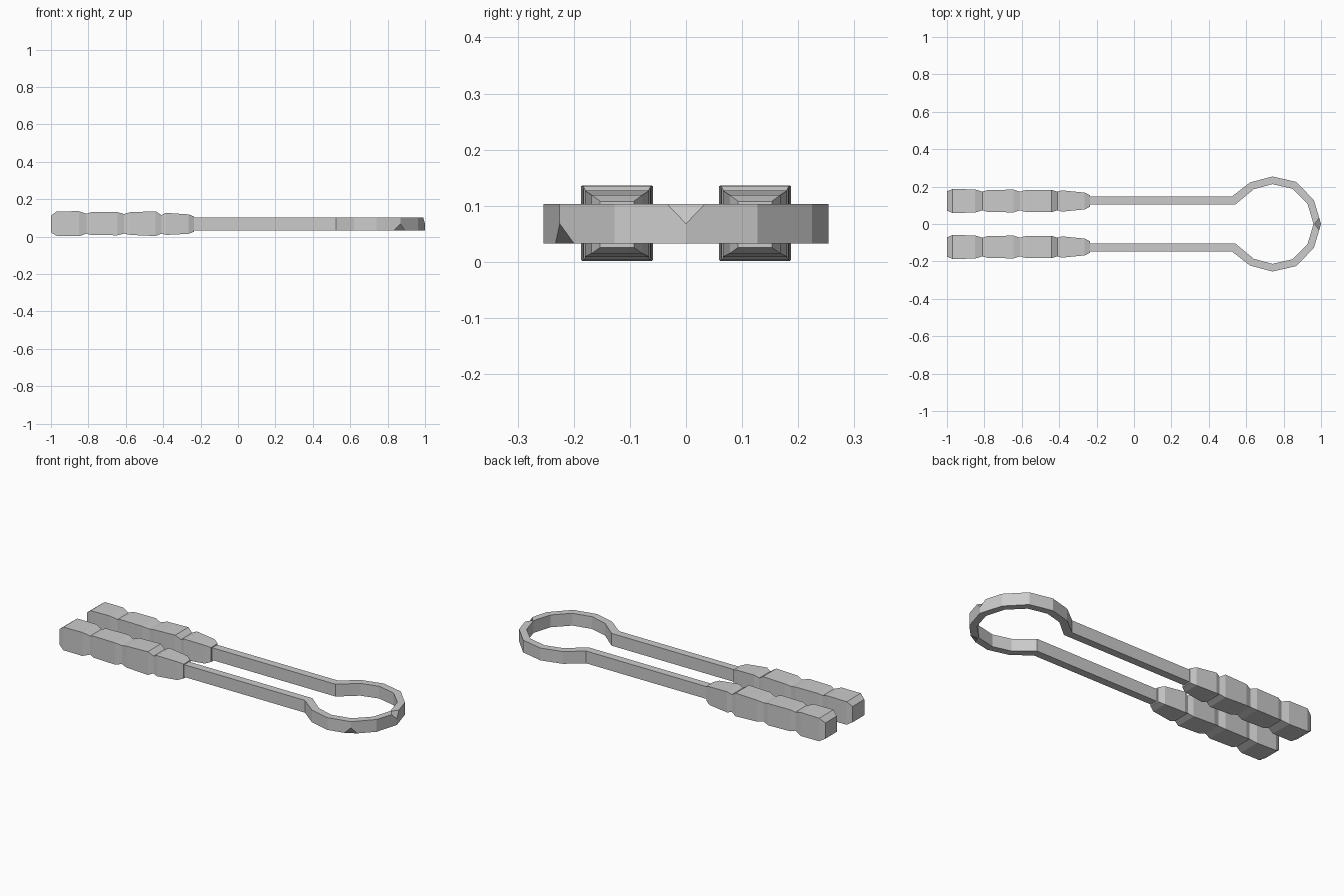
import bpy
import bmesh

cube = bpy.data.objects.get("Cube")
if cube:
    bpy.data.objects.remove(cube, do_unlink=True)

grey = bpy.data.materials.new("plain grey")
grey.use_nodes = True
colour = (0.6, 0.6, 0.6, 1)
grey.diffuse_color = colour
grey.node_tree.nodes["Principled BSDF"].inputs["Base Color"].default_value = colour


def loft(name, sections, chips=(), chip_size=0.035):
    """Join four-cornered sections into a capped solid, then chip some corners."""
    bm = bmesh.new()
    rings = [[bm.verts.new(p) for p in s] for s in sections]
    for a, b in zip(rings, rings[1:]):
        for i in range(4):
            j = (i + 1) % 4
            bm.faces.new((a[i], a[j], b[j], b[i]))
    bm.faces.new(rings[0])
    bm.faces.new(rings[-1])
    bmesh.ops.recalc_face_normals(bm, faces=bm.faces)
    corners = [rings[r][c] for r, c in chips]
    if corners:
        bmesh.ops.bevel(bm, geom=corners, offset=chip_size, segments=1,
                        affect='VERTICES', profile=0.5)
    mesh = bpy.data.meshes.new(name)
    bm.to_mesh(mesh)
    bm.free()
    mesh.materials.append(grey)
    obj = bpy.data.objects.new(name, mesh)
    bpy.context.collection.objects.link(obj)
    return obj


# Spring band: outer and inner outline of one half, mirrored across y
outer = [(-0.3, 0.148), (0.525, 0.148), (0.62, 0.222), (0.74, 0.254),
         (0.868, 0.225), (0.962, 0.127), (1.0, 0)]
inner = [(-0.3, 0.104), (0.542, 0.104), (0.64, 0.186), (0.74, 0.213),
         (0.847, 0.189), (0.928, 0.108), (0.96, 0)]
LOW, HIGH = 0.033, 0.103


def mirrored(points):
    return points + [(x, -y) for x, y in reversed(points[:-1])]


band = [[(*o, LOW), (*o, HIGH), (*i, HIGH), (*i, LOW)]
        for o, i in zip(mirrored(outer), mirrored(inner))]
# Chips at the tip (top) and on the front shoulder (bottom)
loft("spring_band", band, chips=[(6, 1), (8, 0)])

# Grips: x, half width, bottom, top of each section
grip = [(-1.0, 0.052, 0.022, 0.112), (-0.97, 0.064, 0.004, 0.135),
        (-0.85, 0.062, 0.002, 0.136), (-0.81, 0.05, 0.016, 0.122),
        (-0.785, 0.058, 0.009, 0.131), (-0.645, 0.061, 0.007, 0.131),
        (-0.61, 0.05, 0.016, 0.121), (-0.575, 0.06, 0.009, 0.131),
        (-0.44, 0.06, 0.003, 0.135), (-0.41, 0.05, 0.016, 0.115),
        (-0.385, 0.057, 0.009, 0.127), (-0.265, 0.045, 0.015, 0.119),
        (-0.235, 0.03, 0.026, 0.108)]

for side, centre in (("left", 0.123), ("right", -0.123)):
    name = "back_grip" if centre > 0 else "front_grip"
    loft(name, [[(x, centre - w, lo), (x, centre + w, lo),
                 (x, centre + w, hi), (x, centre - w, hi)]
                for x, w, lo, hi in grip])
